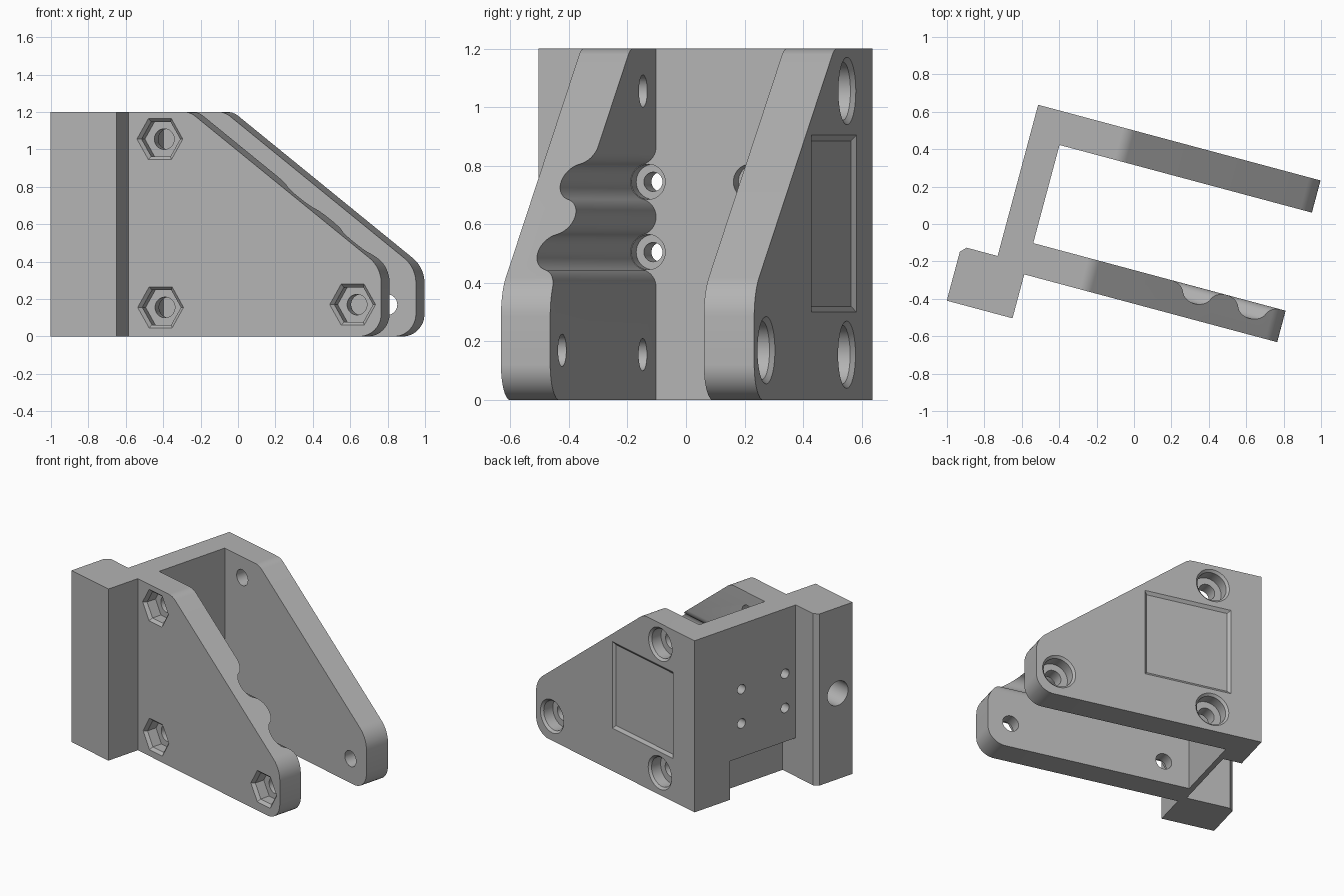
import bpy, bmesh
from math import sin, cos, tan, pi, radians, atan
from mathutils import Vector, Matrix

cube = bpy.data.objects.get("Cube")
if cube:
    bpy.data.objects.remove(cube, do_unlink=True)

TOP = 1.2
WALL_OUT, WALL_IN = -0.66, -0.494
FRONT_OUT, FRONT_IN, BACK_IN, BACK_OUT = -0.412, -0.238, 0.305, 0.483

grey = bpy.data.materials.new("plain_grey")
grey.use_nodes = True
grey.diffuse_color = (0.45, 0.45, 0.45, 1)
grey.node_tree.nodes["Principled BSDF"].inputs["Base Color"].default_value = grey.diffuse_color

# How a flat outline (a, b) at depth d is placed in space for each axis
PLACE = {
    "x": lambda a, b, d: (d, a, b),
    "y": lambda a, b, d: (a, d, b),
    "z": lambda a, b, d: (a, b, d),
}


def loft(name, axis, rings):
    """Solid through a list of (outline, depth) rings with equal point counts."""
    bm = bmesh.new()
    loops = [[bm.verts.new(PLACE[axis](a, b, d)) for a, b in pts] for pts, d in rings]
    n = len(loops[0])
    for low, high in zip(loops, loops[1:]):
        for i in range(n):
            j = (i + 1) % n
            bm.faces.new((low[i], low[j], high[j], high[i]))
    bm.faces.new(loops[0])
    bm.faces.new(loops[-1])
    bmesh.ops.recalc_face_normals(bm, faces=bm.faces)
    mesh = bpy.data.meshes.new(name)
    bm.to_mesh(mesh)
    bm.free()
    mesh.materials.append(grey)
    obj = bpy.data.objects.new(name, mesh)
    bpy.context.collection.objects.link(obj)
    return obj


def prism(name, axis, pts, start, end):
    return loft(name, axis, [(pts, start), (pts, end)])


def rect(a0, a1, b0, b1):
    return [(a0, b0), (a1, b0), (a1, b1), (a0, b1)]


def ring(a, b, r, n=40):
    return [(a + r * cos(2 * pi * i / n), b + r * sin(2 * pi * i / n)) for i in range(n)]


def rounded(corners, steps=10):
    """Outline from (a, b, radius) corners, with arcs at the rounded ones."""
    out = []
    for i, (a, b, r) in enumerate(corners):
        p = Vector((a, b))
        if r == 0:
            out.append((a, b))
            continue
        d0 = (Vector(corners[i - 1][:2]) - p).normalized()
        d1 = (Vector(corners[(i + 1) % len(corners)][:2]) - p).normalized()
        half = d0.angle(d1) / 2
        centre = p + (d0 + d1).normalized() * (r / sin(half))
        s = p + d0 * (r / tan(half)) - centre
        e = p + d1 * (r / tan(half)) - centre
        for k in range(steps + 1):
            t = k / steps
            q = centre + s.lerp(e, t).normalized() * r
            out.append((q.x, q.y))
    return out


def combine(body, other, operation="DIFFERENCE"):
    mod = body.modifiers.new("cut", "BOOLEAN")
    mod.operation = operation
    mod.solver = "EXACT"
    mod.object = other
    bpy.context.view_layer.objects.active = body
    bpy.ops.object.modifier_apply(modifier=mod.name)
    bpy.data.objects.remove(other, do_unlink=True)


# Sloping side profile of the two plates and the wall between them
side = rounded([(WALL_OUT, 0, 0), (0.903, 0, 0.12), (0.903, 0.368, 0.17),
                (-0.155, TOP, 0.1), (WALL_OUT, TOP, 0)])
body = prism("bracket_body", "y", side, FRONT_OUT, BACK_OUT)

# Space between the plates, with two rounded channels along the front plate
depth, half_width = 0.09, 0.12
sweep = 2 * atan(depth / half_width)
radius = half_width / (2 * sin(sweep))
STEPS = 8
lip = [(half_width - radius * sin(sweep * k / STEPS),
        radius * (1 - cos(sweep * k / STEPS))) for k in range(STEPS + 1)]
dip = [(radius * sin(sweep * k / STEPS),
        depth - radius + radius * cos(sweep * k / STEPS)) for k in range(STEPS - 1, -1, -1)]
channel = lip + dip
channel += [(-z, d) for z, d in reversed(channel[:-1])]
gap = [(BACK_IN, -0.1), (BACK_IN, TOP + 0.1), (FRONT_IN, TOP + 0.1)]
SCREW_Z = (0.745, 0.505)
gap += [(FRONT_IN - d, SCREW_Z[0] + z) for z, d in channel]
gap += [(FRONT_IN - d, SCREW_Z[1] + z) for z, d in channel[1:]]
gap.append((FRONT_IN, -0.1))
combine(body, prism("gap_cutter", "x", gap, WALL_IN, 1.1))

# Notch low on the outside of the wall
combine(body, prism("notch_cutter", "z", rect(-0.8, -0.53, -0.38, 0.188), -0.1, 0.27))

# Upright block on the front corner, with one chamfered edge
block = [(-0.861, -0.655), (-0.497, -0.655), (-0.497, -0.354), (-0.832, -0.354), (-0.861, -0.384)]
combine(body, prism("corner_block", "z", block, 0, TOP), "UNION")

# Blind hole in the side of the block
combine(body, loft("block_hole_cutter", "x", [
    (ring(-0.533, 0.6, 0.085), -0.9), (ring(-0.533, 0.6, 0.085), -0.68)]))

# Four counterbored screw holes through the wall
for y in (-0.266, 0.095):
    for z in SCREW_Z:
        combine(body, loft("wall_hole_cutter", "x", [
            (ring(y, z, 0.033), -0.75), (ring(y, z, 0.033), -0.56),
            (ring(y, z, 0.06), -0.56), (ring(y, z, 0.06), -0.48)]))

# Bolt holes: hexagonal nut pockets in front, round counterbores behind
for x, z in ((-0.322, 1.055), (-0.318, 0.155), (0.745, 0.17)):
    for y0, y1 in ((FRONT_OUT - 0.1, FRONT_IN + 0.1), (BACK_IN - 0.1, BACK_OUT + 0.1)):
        combine(body, prism("bolt_hole_cutter", "y", ring(x, z, 0.055), y0, y1))
    combine(body, loft("nut_pocket_cutter", "y", [
        (ring(x, z, 0.147, 6), FRONT_OUT - 0.02), (ring(x, z, 0.107, 6), FRONT_OUT + 0.02),
        (ring(x, z, 0.107, 6), FRONT_OUT + 0.09)]))
    combine(body, loft("counterbore_cutter", "y", [
        (ring(x, z, 0.13), BACK_OUT + 0.015), (ring(x, z, 0.1), BACK_OUT - 0.015),
        (ring(x, z, 0.1), BACK_OUT - 0.09)]))

# Shallow square panel with bevelled border in the back plate
combine(body, loft("panel_cutter", "y", [
    (rect(-0.468, 0.17, 0.28, 0.925), BACK_OUT + 0.015),
    (rect(-0.428, 0.13, 0.32, 0.885), BACK_OUT - 0.015)]))

# Turn the finished bracket and shade it
body.data.transform(Matrix.Rotation(radians(-15), 4, "Z"))
bpy.ops.object.select_all(action="DESELECT")
body.select_set(True)
bpy.context.view_layer.objects.active = body
bpy.ops.object.shade_smooth_by_angle(angle=radians(30))
